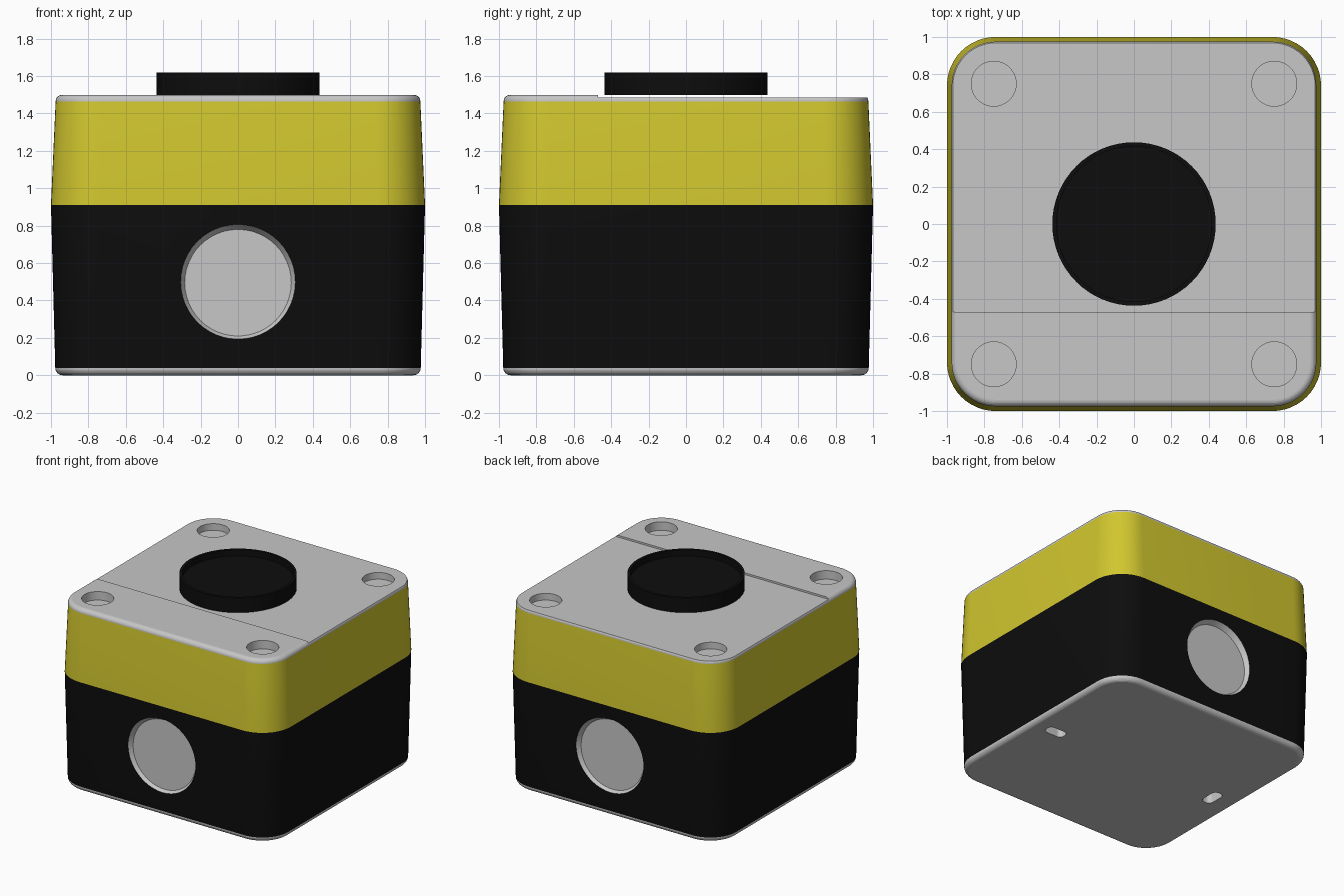
import bpy, bmesh, math
from mathutils import Matrix

cube = bpy.data.objects.get("Cube")
if cube:
    bpy.data.objects.remove(cube, do_unlink=True)


def material(name, r, g, b):
    m = bpy.data.materials.new(name)
    m.use_nodes = True
    m.diffuse_color = (r, g, b, 1)
    m.node_tree.nodes["Principled BSDF"].inputs["Base Color"].default_value = (r, g, b, 1)
    return m


GREY = material("light grey", 0.57, 0.57, 0.57)
BLACK = material("black", 0.004, 0.004, 0.004)
YELLOW = material("yellow", 0.64, 0.57, 0.028)


def ring(hx, hy, r, z, seg=12):
    """Rounded rectangle outline; a circle when hx = hy = r."""
    pts = []
    for q, (sx, sy) in enumerate([(1, 1), (-1, 1), (-1, -1), (1, -1)]):
        for i in range(seg if hx == r else seg + 1):
            a = math.pi / 2 * (q + i / seg)
            pts.append((sx * (hx - r) + r * math.cos(a), sy * (hy - r) + r * math.sin(a), z))
    return pts


def loft(name, rings, mats, matrix=None):
    """Closed solid skinned through equal-length outlines."""
    bm = bmesh.new()
    loops = [[bm.verts.new(p) for p in r] for r in rings]
    n = len(loops[0])
    for lo, hi in zip(loops, loops[1:]):
        for i in range(n):
            j = (i + 1) % n
            bm.faces.new((lo[i], lo[j], hi[j], hi[i]))
    bm.faces.new(loops[0][::-1])
    bm.faces.new(loops[-1])
    if matrix:
        bm.transform(matrix)
    bmesh.ops.recalc_face_normals(bm, faces=bm.faces[:])
    mesh = bpy.data.meshes.new(name)
    bm.to_mesh(mesh)
    bm.free()
    ob = bpy.data.objects.new(name, mesh)
    bpy.context.collection.objects.link(ob)
    for m in mats:
        mesh.materials.append(m)
    return ob


def activate(ob):
    bpy.ops.object.select_all(action='DESELECT')
    ob.select_set(True)
    bpy.context.view_layer.objects.active = ob


def cut(ob, cutter):
    cutter.hide_render = True
    activate(ob)
    mod = ob.modifiers.new("cut", 'BOOLEAN')
    mod.operation = 'DIFFERENCE'
    mod.solver = 'EXACT'
    mod.material_mode = 'TRANSFER'
    mod.object = cutter
    bpy.ops.object.modifier_apply(modifier=mod.name)
    bpy.data.objects.remove(cutter, do_unlink=True)


def finish(ob):
    activate(ob)
    bpy.ops.object.shade_smooth_by_angle(angle=math.radians(8.5))
    for p in ob.data.polygons:
        if abs(p.normal.z) > 0.999:
            p.use_smooth = False


def wall(half, z):
    return ring(half, half, half - 0.74, z)


def fillet(half, z, r, up):
    """Outlines rolling from the side wall over to a flat face."""
    out = []
    for i in range(7):
        a = math.pi / 2 * i / 6
        out.append(wall(half - r * (1 - math.cos(a)), z + up * r * math.sin(a)))
    return out


# lower housing: black walls on a grey rounded foot
base = loft("lower_housing",
            fillet(0.977, 0.04, 0.04, -1)[::-1] + [wall(1.0, 0.91)], [BLACK, GREY])
for p in base.data.polygons:
    p.material_index = 1 if p.center.z < 0.04 else 0

# upper housing: yellow walls under a grey lid with a rounded rim
cover = loft("upper_housing",
             [wall(1.0, 0.91)] + fillet(0.975, 1.465, 0.035, 1), [YELLOW, GREY])
for p in cover.data.polygons:
    p.material_index = 1 if p.center.z > 1.465 else 0

# round cable knockouts, front and back
for side in (0, math.pi):
    turn = Matrix.Rotation(side, 4, 'Z') @ Matrix.Translation((0, 0, 0.495)) \
        @ Matrix.Rotation(math.pi / 2, 4, 'X')
    cut(base, loft("knockout_cutter",
                   [ring(0.285, 0.285, 0.285, 0.955), ring(0.345, 0.345, 0.345, 1.05)],
                   [GREY], turn))

# mounting slots underneath, one lengthwise and one crosswise
for x, hx, hy in ((0.77, 0.085, 0.045), (-0.77, 0.045, 0.085)):
    cut(base, loft("slot_cutter", [ring(hx, hy, 0.035, z, 4) for z in (-0.1, 0.1)],
                   [GREY], Matrix.Translation((x, 0, 0))))

# lid step: the area behind the front strip sits slightly lower
cut(cover, loft("step_cutter", [ring(1.2, 1.0, 0.1, z) for z in (1.485, 1.6)],
                [GREY], Matrix.Translation((0, 0.53, 0))))

# screw wells in the four lid corners
for x in (-0.75, 0.75):
    for y in (-0.75, 0.75):
        cut(cover, loft("screw_cutter", [ring(0.12, 0.12, 0.12, z) for z in (1.43, 1.6)],
                        [GREY], Matrix.Translation((x, y, 0))))

# round push button with a shallow dished top
button = loft("push_button",
              [ring(r, r, r, z, 16) for r, z in
               ((0.437, 1.5), (0.437, 1.62), (0.415, 1.62), (0.415, 1.57))], [BLACK])

for ob in (base, cover, button):
    finish(ob)
